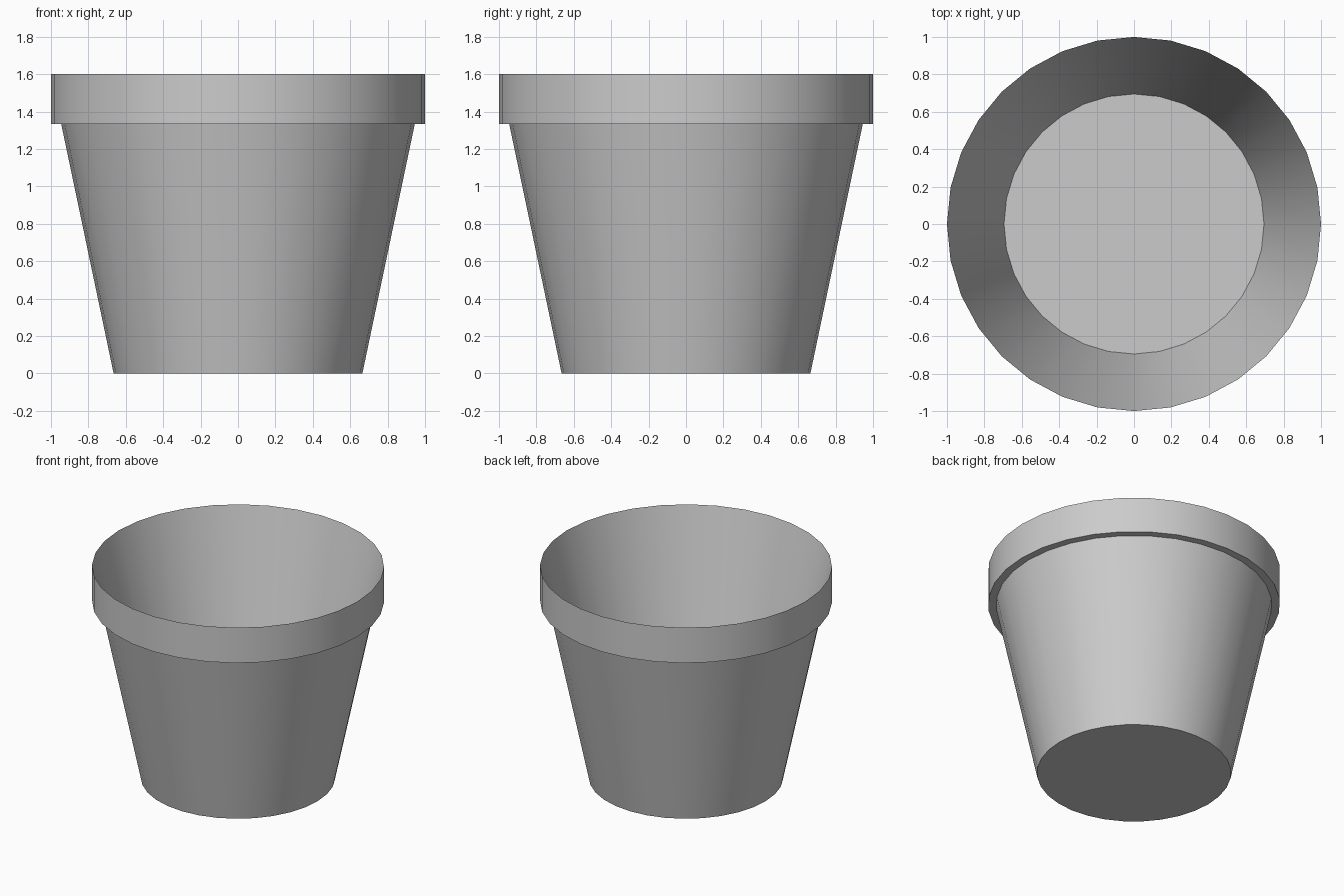
import bpy, bmesh
from math import sin, cos, tau, radians

if "Cube" in bpy.data.objects:
    bpy.data.objects.remove(bpy.data.objects["Cube"])

SIDES = 32


def lathe(name, profile):
    """Revolve an (r, z) profile about z and close both ends with flat caps."""
    bm = bmesh.new()
    rings = [[bm.verts.new((r * cos(tau * i / SIDES), r * sin(tau * i / SIDES), z))
              for i in range(SIDES)] for r, z in profile]
    for a, b in zip(rings, rings[1:]):
        for i in range(SIDES):
            j = (i + 1) % SIDES
            bm.faces.new((a[i], a[j], b[j], b[i]))
    # flat underside and inner floor
    bm.faces.new(rings[0][::-1])
    bm.faces.new(rings[-1])
    mesh = bpy.data.meshes.new(name)
    bm.to_mesh(mesh)
    bm.free()
    obj = bpy.data.objects.new(name, mesh)
    bpy.context.collection.objects.link(obj)
    bpy.ops.object.select_all(action='DESELECT')
    obj.select_set(True)
    bpy.context.view_layer.objects.active = obj
    bpy.ops.object.shade_smooth_by_angle(angle=radians(30))
    return obj


# Tapered pot: outer wall, rim ledge, rim band, then the inner wall down to the raised floor
lathe("flower_pot", [
    (0.665, 0.0),
    (0.945, 1.333),
    (1.0, 1.333),
    (1.0, 1.6),
    (0.695, 0.4),
])
